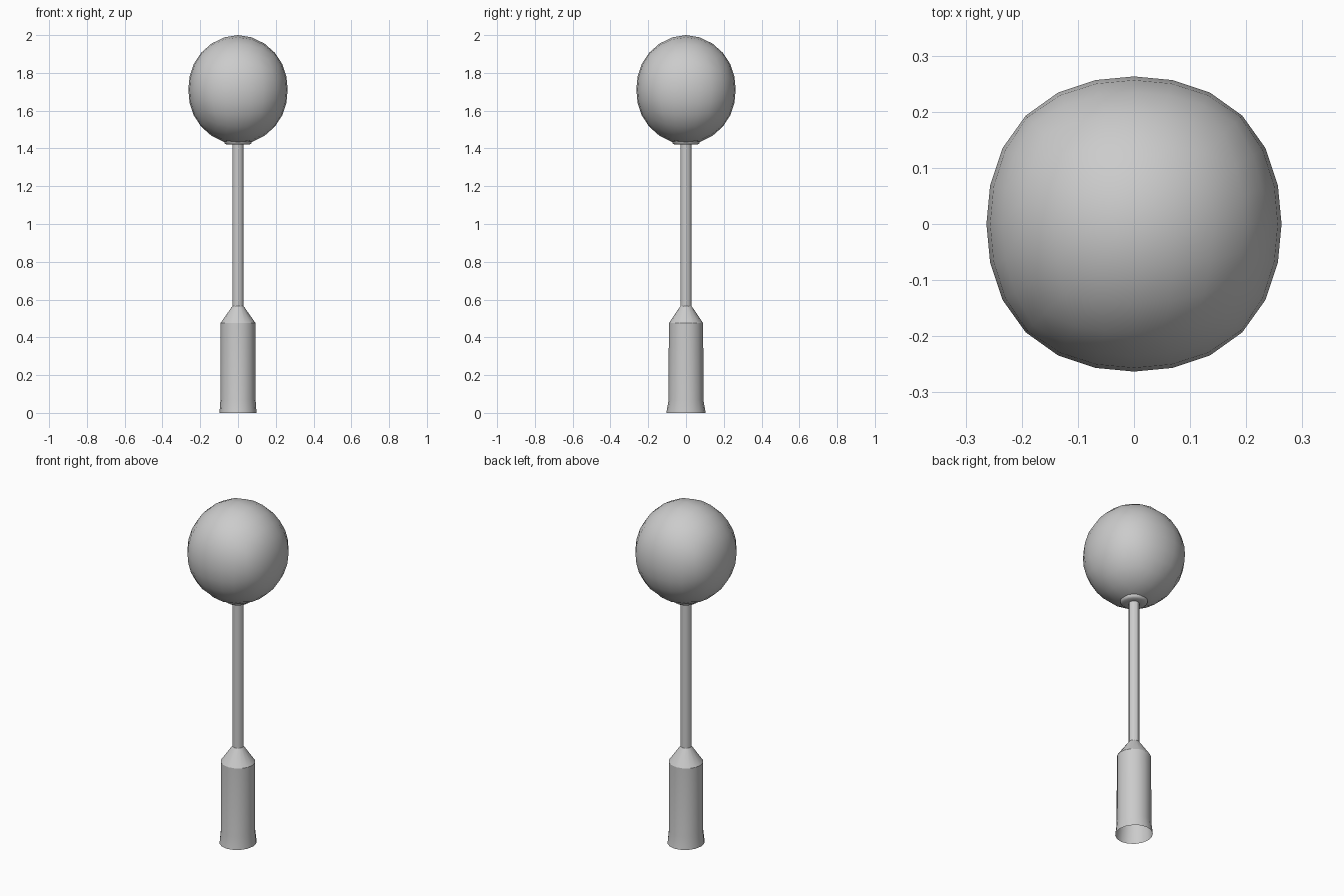
import bpy, bmesh, math
from mathutils import Vector

if "Cube" in bpy.data.objects:
    bpy.data.objects.remove(bpy.data.objects["Cube"])


def finish(bm, name, angle):
    bmesh.ops.recalc_face_normals(bm, faces=bm.faces)
    mesh = bpy.data.meshes.new(name)
    bm.to_mesh(mesh)
    bm.free()
    ob = bpy.data.objects.new(name, mesh)
    bpy.context.collection.objects.link(ob)
    bpy.ops.object.select_all(action='DESELECT')
    ob.select_set(True)
    bpy.context.view_layer.objects.active = ob
    bpy.ops.object.shade_smooth_by_angle(angle=math.radians(angle))
    return ob


def lathe(name, profile, sides, angle=30):
    """Turn (rx, ry, z) rings into a round part, open at both ends."""
    bm = bmesh.new()
    rings = []
    for rx, ry, z in profile:
        rings.append([bm.verts.new((rx * math.cos(math.tau * i / sides),
                                    ry * math.sin(math.tau * i / sides), z))
                      for i in range(sides)])
    for a, b in zip(rings, rings[1:]):
        for i in range(sides):
            j = (i + 1) % sides
            bm.faces.new((a[i], a[j], b[j], b[i]))
    return finish(bm, name, angle)


# Base sleeve: flared foot, straight body, shoulder up to the pole
lathe("base_sleeve", [(.098, .104, 0), (.093, .092, .07),
                      (.093, .091, .475), (.03, .03, .565)], 16)

# Slim pole
lathe("pole", [(.03, .03, .555), (.03, .03, 1.44)], 12)

# Collar under the globe
lathe("collar", [(r, r, z) for r, z in
                 [(.03, 1.42), (.062, 1.42), (.072, 1.428), (.074, 1.442),
                  (.077, 1.45), (.077, 1.47)]], 16, 50)

# Globe: a cube grid rounded into a slightly squarish ball
N = 6
bm = bmesh.new()
bmesh.ops.create_cube(bm, size=2)
bmesh.ops.subdivide_edges(bm, edges=bm.edges[:], cuts=N - 1, use_grid_fill=True)
for v in bm.verts:
    d = Vector([math.tan(c * math.pi / 4) for c in v.co]).normalized()
    # radius swells a little along the rounded cube edges and at the poles
    bulge = 1 - sum(c ** 4 for c in d)
    r = .263 + .02 * bulge + .026 * abs(d.z) ** 6
    v.co = d * r + Vector((0, 0, 1.711))
finish(bm, "globe", 60)
